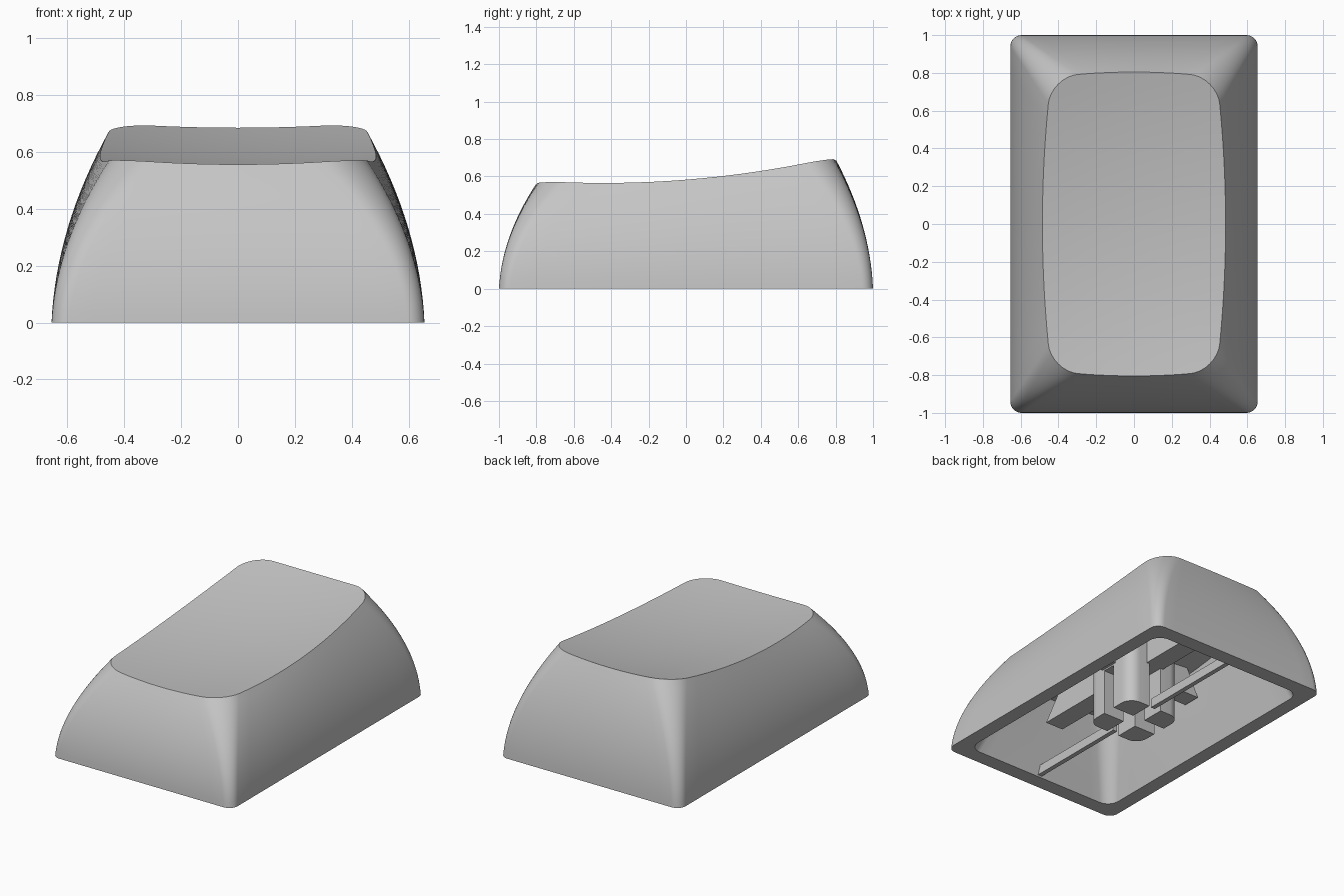
import bpy, bmesh, math
from mathutils import Vector

cube = bpy.data.objects.get("Cube")
if cube:
    bpy.data.objects.remove(cube, do_unlink=True)

plastic = bpy.data.materials.new("light grey plastic")
plastic.use_nodes = True
GREY = (0.56, 0.56, 0.56, 1)
plastic.diffuse_color = GREY
plastic.node_tree.nodes["Principled BSDF"].inputs["Base Color"].default_value = GREY


def finish(bm, name):
    bmesh.ops.recalc_face_normals(bm, faces=bm.faces)
    mesh = bpy.data.meshes.new(name)
    bm.to_mesh(mesh)
    bm.free()
    mesh.materials.append(plastic)
    obj = bpy.data.objects.new(name, mesh)
    bpy.context.collection.objects.link(obj)
    bpy.ops.object.select_all(action="DESELECT")
    obj.select_set(True)
    bpy.context.view_layer.objects.active = obj
    bpy.ops.object.shade_smooth_by_angle(angle=math.radians(30))
    return obj


def rounded_rect(hx, hy, r, arc=8, side=14):
    """Outline with matching point counts, so any two can be lofted."""
    corners = []
    for i, (sx, sy) in enumerate([(1, 1), (-1, 1), (-1, -1), (1, -1)]):
        c = Vector((sx * (hx - r), sy * (hy - r)))
        corners.append([c + r * Vector((math.cos(a), math.sin(a)))
                        for a in (math.pi / 2 * (i + k / arc) for k in range(arc + 1))])
    pts = []
    for i, corner in enumerate(corners):
        end = corners[(i + 1) % 4][0]
        pts += corner + [corner[-1].lerp(end, k / side) for k in range(1, side)]
    return pts


def bulge(p):
    return Vector((p.x * (1 + 0.115 * (1 - (p.y / 0.8) ** 2)),
                   p.y * (1 + 0.038 * (1 - (p.x / 0.45) ** 2))))


def dish(p):
    return 0.555 + 0.08 * p.y + 0.1 * p.y ** 2 + 0.024 * (p.x / 0.45) ** 2


def ceiling(p):
    return dish(p) - 0.09


def wall_rings(bottom, top, height, bow, steps):
    """Rings of a wall that leans inward as it rises; bow 0 is straight."""
    rings = []
    for k in range(steps + 1):
        t = k / steps
        s = (1 - bow) * t + bow * t * t
        rings.append([(*a.lerp(b, s), t * height(b)) for a, b in zip(bottom, top)])
    return rings


def cover_rings(edge, height, steps=12):
    """Rings shrinking from the edge toward the middle of a dished surface."""
    rings = []
    for k in range(steps - 1, 0, -1):
        scaled = [p * k / steps for p in edge]
        rings.append([(*p, height(p)) for p in scaled])
    return rings


def bridge(bm, a, b):
    n = len(a)
    for i in range(n):
        bm.faces.new((a[i], a[(i + 1) % n], b[(i + 1) % n], b[i]))


def close(bm, loop, height):
    centre = bm.verts.new((0, 0, height(Vector((0, 0)))))
    for i, v in enumerate(loop):
        bm.faces.new((loop[i - 1], v, centre))


# Shell: dished ceiling, cavity wall, bottom rim, curved outer wall, dished top
rim = [bulge(p) for p in rounded_rect(0.435, 0.775, 0.14)]
inner_rim = [bulge(p) for p in rounded_rect(0.39, 0.71, 0.1)]
outer = wall_rings(rounded_rect(0.655, 1.0, 0.06), rim, dish, 0.85, 16)
inner = wall_rings(rounded_rect(0.56, 0.9, 0.08), inner_rim, ceiling, 0, 4)
inner += cover_rings(inner_rim, ceiling)
outer += cover_rings(rim, dish)

bm = bmesh.new()
loops = [[bm.verts.new(c) for c in ring] for ring in inner[::-1] + outer]
for a, b in zip(loops, loops[1:]):
    bridge(bm, a, b)
close(bm, loops[0], ceiling)
close(bm, loops[-1], dish)
finish(bm, "cap_shell")


def prism(name, bottom, top, z0, z1):
    bm = bmesh.new()
    a = [bm.verts.new((*p, z0)) for p in bottom]
    b = [bm.verts.new((*p, z1)) for p in top]
    bridge(bm, a, b)
    bm.faces.new(a)
    bm.faces.new(b)
    return finish(bm, name)


# Stem: four rounded corner posts around a cross slot, under a solid root
HALF, ROUND, SLOT = 0.2, 0.08, 0.045
arc = [(HALF - ROUND + ROUND * math.cos(a), HALF - ROUND + ROUND * math.sin(a))
       for a in (math.pi / 2 * k / 8 for k in range(9))]
quarter = [(SLOT, SLOT), (HALF, SLOT)] + arc + [(SLOT, HALF)]
for sx in (1, -1):
    for sy in (1, -1):
        pts = [(sx * x, sy * y) for x, y in quarter]
        prism(f"stem_post_{'left' if sx > 0 else 'right'}_{'back' if sy > 0 else 'front'}",
              pts, pts, 0, 0.3)
ring = rounded_rect(HALF, HALF, ROUND, side=1)
prism("stem_root", ring, ring, 0.3, 0.49)


def box(x0, x1, y0, y1):
    return [(x0, y0), (x1, y0), (x1, y1), (x0, y1)]


# Support ribs under the ceiling, tapered toward the top, and thin tie bars
for s, word, roof in ((1, "back", 0.55), (-1, "front", 0.47)):
    prism("rib_" + word, box(-0.065, 0.065, s * 0.19, s * 0.76),
          box(-0.065, 0.065, s * 0.19, s * 0.63), 0.3, roof)
    bar = box(-0.015, 0.015, s * 0.18, s * 0.9)
    prism("tie_bar_" + word, bar, bar, 0.01, 0.07)
for s, word in ((1, "left"), (-1, "right")):
    prism("rib_" + word, box(s * 0.19, s * 0.46, -0.06, 0.06),
          box(s * 0.19, s * 0.37, -0.06, 0.06), 0.31, 0.5)
